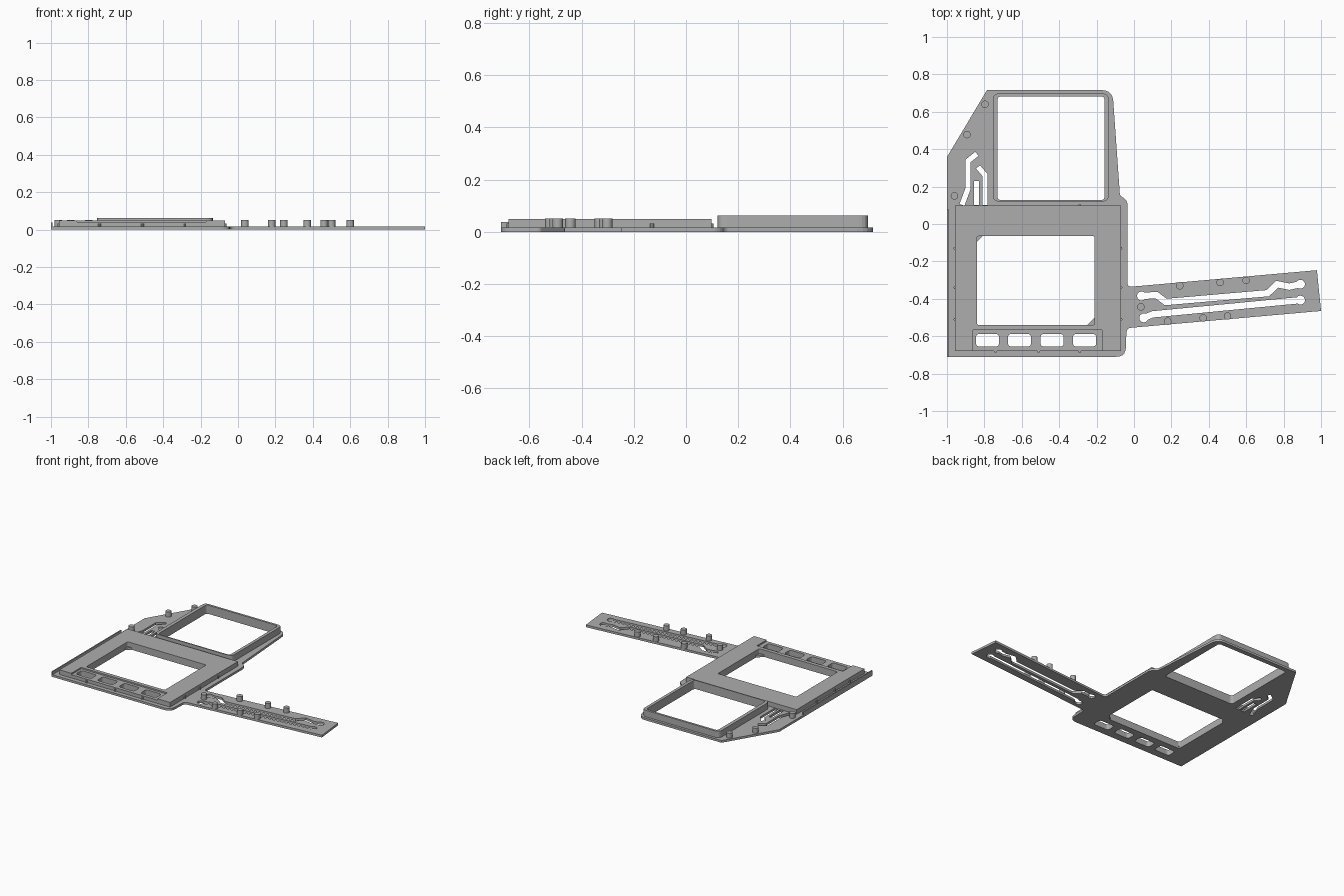
import bpy, bmesh, math
from mathutils import Vector

if "Cube" in bpy.data.objects:
    bpy.data.objects.remove(bpy.data.objects["Cube"], do_unlink=True)

grey = bpy.data.materials.new("plain grey")
grey.use_nodes = True
COLOUR = (0.42, 0.42, 0.42, 1)
grey.diffuse_color = COLOUR
grey.node_tree.nodes["Principled BSDF"].inputs["Base Color"].default_value = COLOUR

PLATE, BLOCK, RIM = 0.016, 0.05, 0.063


def rounded(corners):
    """Outline from (x, y[, radius]) corners."""
    out = []
    n = len(corners)
    for i, c in enumerate(corners):
        p = Vector(c[:2])
        r = c[2] if len(c) > 2 else 0
        if not r:
            out.append(p)
            continue
        a = p + (Vector(corners[i - 1][:2]) - p).normalized() * r
        b = p + (Vector(corners[(i + 1) % n][:2]) - p).normalized() * r
        for k in range(6):
            t = k / 5
            out.append(a * (1 - t) ** 2 + p * 2 * t * (1 - t) + b * t * t)
    return out


def rect(x0, x1, y0, y1, r=0):
    return rounded([(x0, y0, r), (x1, y0, r), (x1, y1, r), (x0, y1, r)])


def slot(path, half, cap=0):
    """Outline of a groove along a path; cap is the radius of its round ends."""
    pts = [Vector(p) for p in path]

    def side(ps):
        res = []
        for i in range(1, len(ps) - 1):
            d0 = (ps[i] - ps[i - 1]).normalized()
            d1 = (ps[i + 1] - ps[i]).normalized()
            m = (d0 + d1).normalized()
            normal = Vector((m.y, -m.x))
            res.append(ps[i] + normal * half / max(0.5, m.dot(d0)))
        return res

    def end(ps):
        d = (ps[-1] - ps[-2]).normalized()
        n = Vector((d.y, -d.x))
        if not cap:
            return [ps[-1] + n * half, ps[-1] - n * half]
        start = -math.pi + math.asin(half / cap)
        angles = [start * (1 - k / 6) for k in range(13)]
        return [ps[-1] + d * cap * math.cos(a) - n * cap * math.sin(a) for a in angles]

    back = pts[::-1]
    return side(pts) + end(pts) + side(back) + end(back)


def slab(name, loops, z0, z1):
    """Solid plate from an outer outline followed by hole outlines."""
    bm = bmesh.new()
    edges = []
    for loop in loops:
        vs = [bm.verts.new((p.x, p.y, z0)) for p in loop]
        edges += [bm.edges.new((vs[i - 1], v)) for i, v in enumerate(vs)]
    bmesh.ops.triangle_fill(bm, edges=edges, use_beauty=True)
    ext = bmesh.ops.extrude_face_region(bm, geom=bm.faces[:])
    top = [g for g in ext["geom"] if isinstance(g, bmesh.types.BMVert)]
    bmesh.ops.translate(bm, verts=top, vec=(0, 0, z1 - z0))
    bmesh.ops.recalc_face_normals(bm, faces=bm.faces[:])
    mesh = bpy.data.meshes.new(name)
    bm.to_mesh(mesh)
    bm.free()
    mesh.materials.append(grey)
    ob = bpy.data.objects.new(name, mesh)
    bpy.context.collection.objects.link(ob)
    return ob


def disc(x, y, r, n=20):
    return [Vector((x + r * math.cos(math.tau * k / n), y + r * math.sin(math.tau * k / n)))
            for k in range(n)]


# Openings shared between layers
upper_window = rect(-0.73, -0.157, 0.128, 0.682, 0.02)
buttons = [rect(x, x + 0.124, -0.655, -0.588, 0.02) for x in (-0.845, -0.674, -0.5, -0.326)]
plate_window = rounded([(-0.84, -0.54), (-0.25, -0.54), (-0.21, -0.5),
                        (-0.21, -0.065), (-0.81, -0.065), (-0.84, -0.095)])

# Grooves in the corner and the arm
corner_slots = [
    slot([(-0.84, 0.375), (-0.888, 0.337), (-0.888, 0.187), (-0.92, 0.102)], 0.014),
    slot([(-0.834, 0.305), (-0.797, 0.262), (-0.797, 0.102)], 0.014),
    slot([(-0.842, 0.23), (-0.842, 0.102)], 0.014),
]
arm_slots = [
    slot([(0.04, -0.385), (0.12, -0.38), (0.17, -0.417), (0.715, -0.37),
          (0.765, -0.322), (0.83, -0.335), (0.89, -0.322)], 0.017, 0.024),
    slot([(0.052, -0.502), (0.1, -0.483), (0.89, -0.407)], 0.017, 0.024),
]

# Base plate with the side arm
outline = rounded([
    (-1, -0.71), (-0.045, -0.71, 0.05), (-0.04, -0.557, 0.025), (1, -0.465),
    (0.978, -0.247), (-0.035, -0.337, 0.025), (-0.035, 0.13, 0.03),
    (-0.075, 0.15, 0.015), (-0.115, 0.716, 0.06), (-0.786, 0.716), (-1, 0.358)])
slab("base_plate", [outline, plate_window, upper_window] + buttons + corner_slots + arm_slots,
     0, PLATE)

# Raised frame around the lower window, notched for the button panel
frame = rounded([
    (-0.957, -0.68), (-0.862, -0.68), (-0.862, -0.567), (-0.172, -0.567),
    (-0.172, -0.68), (-0.07, -0.68), (-0.07, 0.098), (-0.957, 0.098)])
slab("window_frame", [frame, rect(-0.84, -0.21, -0.54, -0.065, 0.012)], PLATE, BLOCK)
slab("button_panel", [rect(-0.862, -0.172, -0.68, -0.567)] + buttons, PLATE, 0.04)

# Rim around the upper window
slab("upper_rim", [rect(-0.755, -0.135, 0.12, 0.698, 0.035), upper_window], PLATE, RIM)

# Thin lip along the right edge
slab("edge_lip", [rect(-1, -0.992, -0.71, 0.08)], PLATE, 0.038)

# Locating pins
pins = [(0.245, -0.33), (0.46, -0.313), (0.6, -0.302), (0.037, -0.443), (0.18, -0.52),
        (0.37, -0.503), (0.5, -0.492), (-0.797, 0.64), (-0.893, 0.478), (-0.96, 0.15)]
for x, y in pins:
    pin = slab("pin", [disc(x, y, 0.02)], PLATE, 0.052)
    for poly in pin.data.polygons:
        poly.use_smooth = abs(poly.normal.z) < 0.5
    pin.data.set_sharp_from_angle(angle=math.radians(40))

# Small snap nubs around the frame
nubs = [(-0.74, -0.68), (-0.51, -0.68), (-0.29, -0.68), (-0.29, 0.098)]
nubs += [(x, y) for x in (-0.957, -0.07) for y in (-0.51, -0.34, -0.13)]
for x, y in nubs:
    slab("snap_nub", [disc(x, y, 0.008, 8)], PLATE, 0.032)
